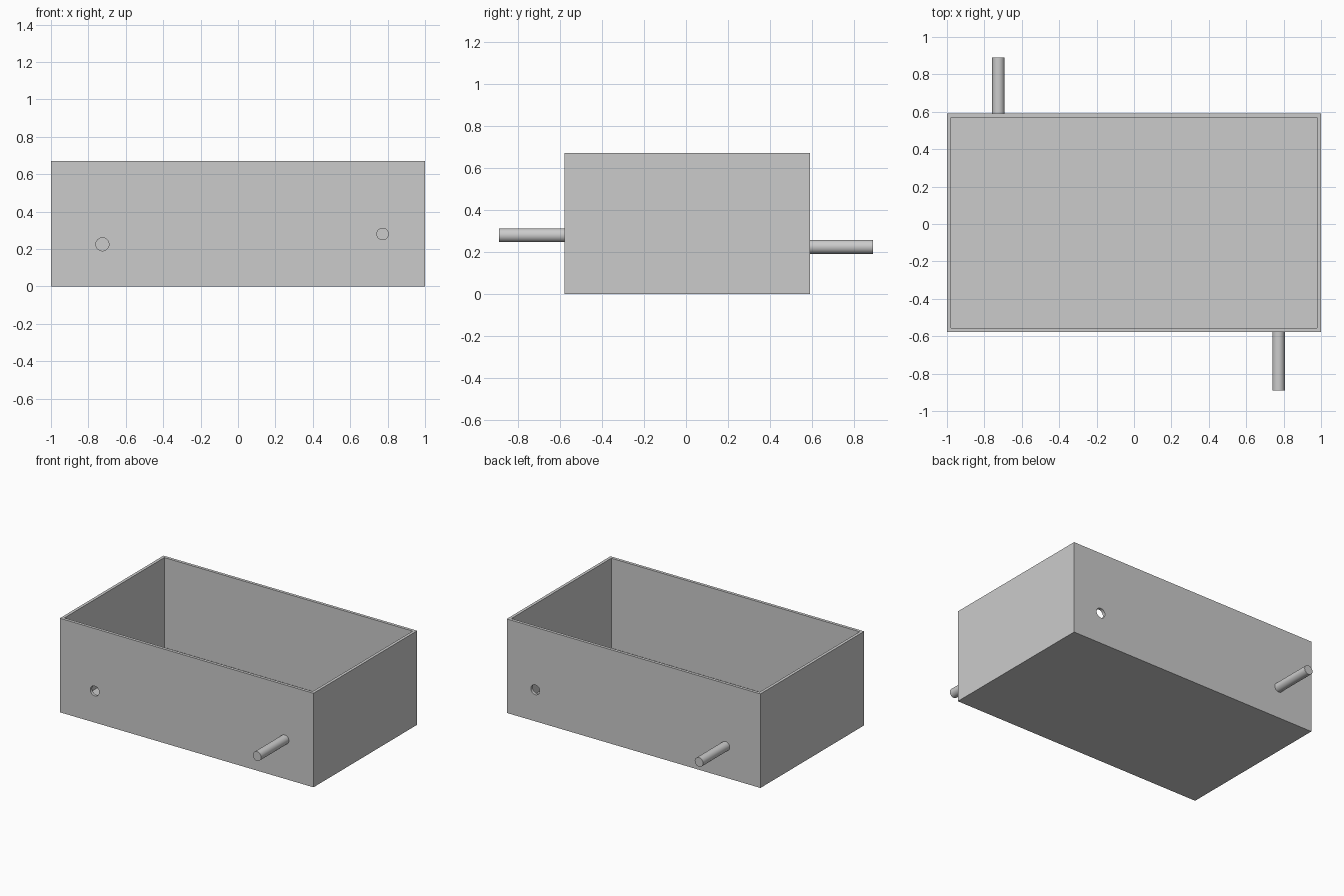
import bpy, bmesh, math
from mathutils import Matrix, Vector

if "Cube" in bpy.data.objects:
    bpy.data.objects.remove(bpy.data.objects["Cube"], do_unlink=True)

FRONT, BACK, HEIGHT, WALL = -0.578, 0.59, 0.67, 0.03

grey = bpy.data.materials.new("plain_grey")
grey.use_nodes = True
colour = (0.6, 0.6, 0.6, 1)
grey.diffuse_color = colour
grey.node_tree.nodes["Principled BSDF"].inputs["Base Color"].default_value = colour


def finish(bm, name):
    """Turn a bmesh into a named grey object."""
    mesh = bpy.data.meshes.new(name)
    bm.to_mesh(mesh)
    bm.free()
    mesh.materials.append(grey)
    obj = bpy.data.objects.new(name, mesh)
    bpy.context.collection.objects.link(obj)
    return obj


def activate(obj):
    bpy.ops.object.select_all(action="DESELECT")
    obj.select_set(True)
    bpy.context.view_layer.objects.active = obj


def rod(name, x, z, radius, y0, y1):
    """Round rod running along y."""
    bm = bmesh.new()
    place = Matrix.Translation((x, (y0 + y1) / 2, z)) @ Matrix.Rotation(math.pi / 2, 4, "X")
    bmesh.ops.create_cone(bm, cap_ends=True, segments=40, radius1=radius,
                          radius2=radius, depth=y1 - y0, matrix=place)
    return finish(bm, name)


# Open box: a block whose top is inset and sunk to the floor
bm = bmesh.new()
bmesh.ops.create_cube(bm, size=1, matrix=Matrix.Translation((0, (FRONT + BACK) / 2, HEIGHT / 2))
                      @ Matrix.Diagonal((2, BACK - FRONT, HEIGHT, 1)))
bm.normal_update()
top = max(bm.faces, key=lambda f: f.calc_center_median().z)
bmesh.ops.inset_region(bm, faces=[top], thickness=WALL)
sunk = bmesh.ops.extrude_discrete_faces(bm, faces=[top])["faces"][0]
bmesh.ops.translate(bm, verts=sunk.verts, vec=Vector((0, 0, WALL - HEIGHT)))
bmesh.ops.recalc_face_normals(bm, faces=bm.faces)
box = finish(bm, "open_box")

# Round holes through the front and back walls
for x, wall, radius in ((-0.725, FRONT, 0.035), (0.775, BACK, 0.035)):
    cutter = rod("hole_cutter", x, 0.225, radius, wall - 0.1, wall + 0.1)
    cutter.hide_render = True
    cut = box.modifiers.new("hole", "BOOLEAN")
    cut.operation, cut.solver, cut.object = "DIFFERENCE", "EXACT", cutter
    activate(box)
    bpy.ops.object.modifier_apply(modifier=cut.name)
    bpy.data.objects.remove(cutter, do_unlink=True)

# Pegs sticking out of the front and back walls
front_peg = rod("front_peg", 0.773, 0.28, 0.033, -0.89, FRONT + WALL / 2)
back_peg = rod("back_peg", -0.725, 0.225, 0.033, BACK - WALL / 2, 0.89)

for obj in (box, front_peg, back_peg):
    activate(obj)
    bpy.ops.object.shade_smooth_by_angle(angle=math.radians(30))
